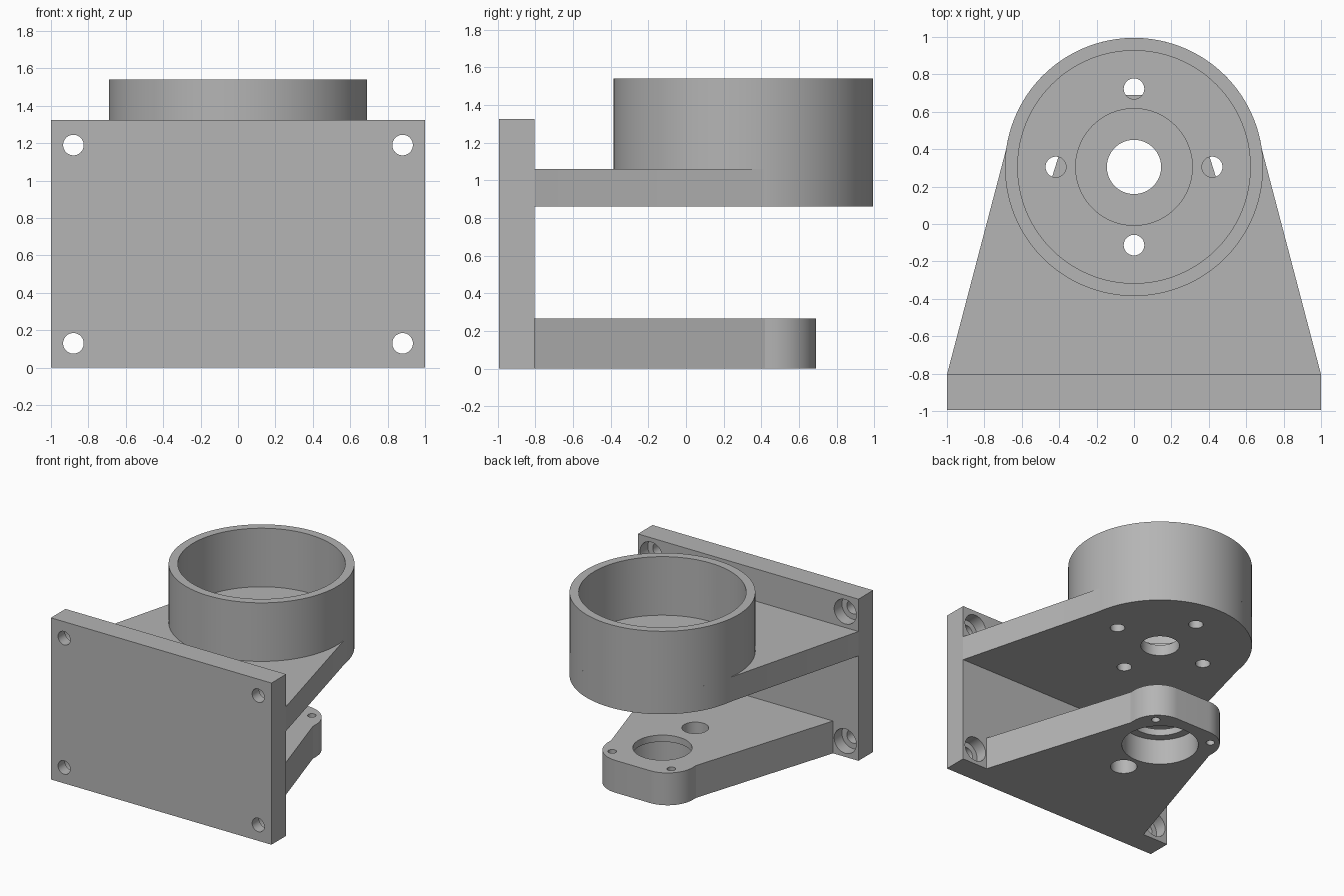
import bpy, bmesh, math

cube = bpy.data.objects.get("Cube")
if cube:
    bpy.data.objects.remove(cube, do_unlink=True)

grey = bpy.data.materials.new("plain_grey")
grey.use_nodes = True
GREY = (0.46, 0.46, 0.46, 1)
grey.diffuse_color = GREY
grey.node_tree.nodes["Principled BSDF"].inputs["Base Color"].default_value = GREY

SEG = 96
BACK = -0.805        # rear face of the mounting plate
AXIS = 0.305         # y of the common vertical axis


def arc(cx, cy, r, start, end, n):
    """Points along an arc, angles in degrees, both ends included."""
    angles = [math.radians(start + (end - start) * i / n) for i in range(n + 1)]
    return [(cx + r * math.cos(a), cy + r * math.sin(a)) for a in angles]


def prism(name, outline, z0, z1):
    """Closed outline in x and y, raised from z0 to z1."""
    bm = bmesh.new()
    face = bm.faces.new([bm.verts.new((x, y, z0)) for x, y in outline])
    top = bmesh.ops.extrude_face_region(bm, geom=[face])["geom"]
    verts = [v for v in top if isinstance(v, bmesh.types.BMVert)]
    bmesh.ops.translate(bm, verts=verts, vec=(0, 0, z1 - z0))
    bmesh.ops.recalc_face_normals(bm, faces=bm.faces)
    mesh = bpy.data.meshes.new(name)
    bm.to_mesh(mesh)
    bm.free()
    mesh.materials.append(grey)
    obj = bpy.data.objects.new(name, mesh)
    bpy.context.collection.objects.link(obj)
    return obj


def drill(x, y, r, z0, z1):
    """Upright round cutter."""
    cutter = prism("drill", arc(x, y, r, 0, 360, SEG)[:-1], z0, z1)
    cutter.hide_render = True
    return cutter


def drill_y(x, z, r, y0, y1):
    """Round cutter lying along y."""
    cutter = drill(0, 0, r, -y1, -y0)
    cutter.rotation_euler.x = math.radians(90)
    cutter.location = (x, 0, z)
    return cutter


def finish(obj, cutters):
    """Cut every hole, then shade the round walls smooth."""
    bpy.ops.object.select_all(action="DESELECT")
    bpy.context.view_layer.objects.active = obj
    obj.select_set(True)
    for cutter in cutters:
        mod = obj.modifiers.new("hole", "BOOLEAN")
        mod.operation = "DIFFERENCE"
        mod.solver = "EXACT"
        mod.object = cutter
        bpy.ops.object.modifier_apply(modifier=mod.name)
        bpy.data.objects.remove(cutter, do_unlink=True)
    bpy.ops.object.shade_smooth_by_angle(angle=math.radians(12))


# Mounting plate with four counterbored screw holes
FRONT = -0.995
plate = prism("mounting_plate", [(-1, FRONT), (1, FRONT), (1, BACK), (-1, BACK)], 0, 1.325)
holes = []
for x in (-0.88, 0.88):
    for z in (0.13, 1.19):
        holes.append(drill_y(x, z, 0.055, FRONT - 0.1, BACK + 0.1))
        holes.append(drill_y(x, z, 0.1, BACK - 0.1, BACK + 0.1))
finish(plate, holes)

# Upper shelf, tapering into the round end below the cup
CUP = 0.69
outline = [(-1, BACK), (1, BACK)] + arc(0, AXIS, CUP, 8, 172, SEG)
upper = prism("upper_shelf", outline, 0.86, 1.06)
holes = [drill(0, AXIS, 0.145, 0.7, 1.2), drill(0, AXIS, 0.312, 0.95, 1.2)]
for i in range(4):
    a = math.radians(90 * i)
    holes.append(drill(0.418 * math.cos(a), AXIS + 0.418 * math.sin(a), 0.055, 0.7, 1.2))
finish(upper, holes)

# Cup wall standing on the upper shelf
cup = prism("cup_wall", arc(0, AXIS, CUP, 0, 360, 2 * SEG)[:-1], 1.06, 1.54)
finish(cup, [drill(0, AXIS, 0.622, 0.9, 1.7)])

# Lower shelf, tapering to a rounded square end
HALF, ROUND = 0.385, 0.23
cx, cy = HALF - ROUND, AXIS + HALF - ROUND
outline = [(-0.77, BACK), (0.77, BACK), (HALF, 0.42)]
outline += arc(cx, cy, ROUND, 0, 90, 24) + arc(-cx, cy, ROUND, 90, 180, 24)
outline.append((-HALF, 0.42))
lower = prism("lower_shelf", outline, 0, 0.265)
holes = [
    drill(0, AXIS, 0.22, -0.1, 0.4),      # upper lip of the stepped bore
    drill(0, AXIS, 0.287, -0.1, 0.21),    # wider bore from below
    drill(0, -0.12, 0.1, -0.1, 0.4),      # clearance hole
]
for x in (-0.268, 0.268):
    holes.append(drill(x, AXIS + 0.268, 0.032, -0.1, 0.4))
finish(lower, holes)
